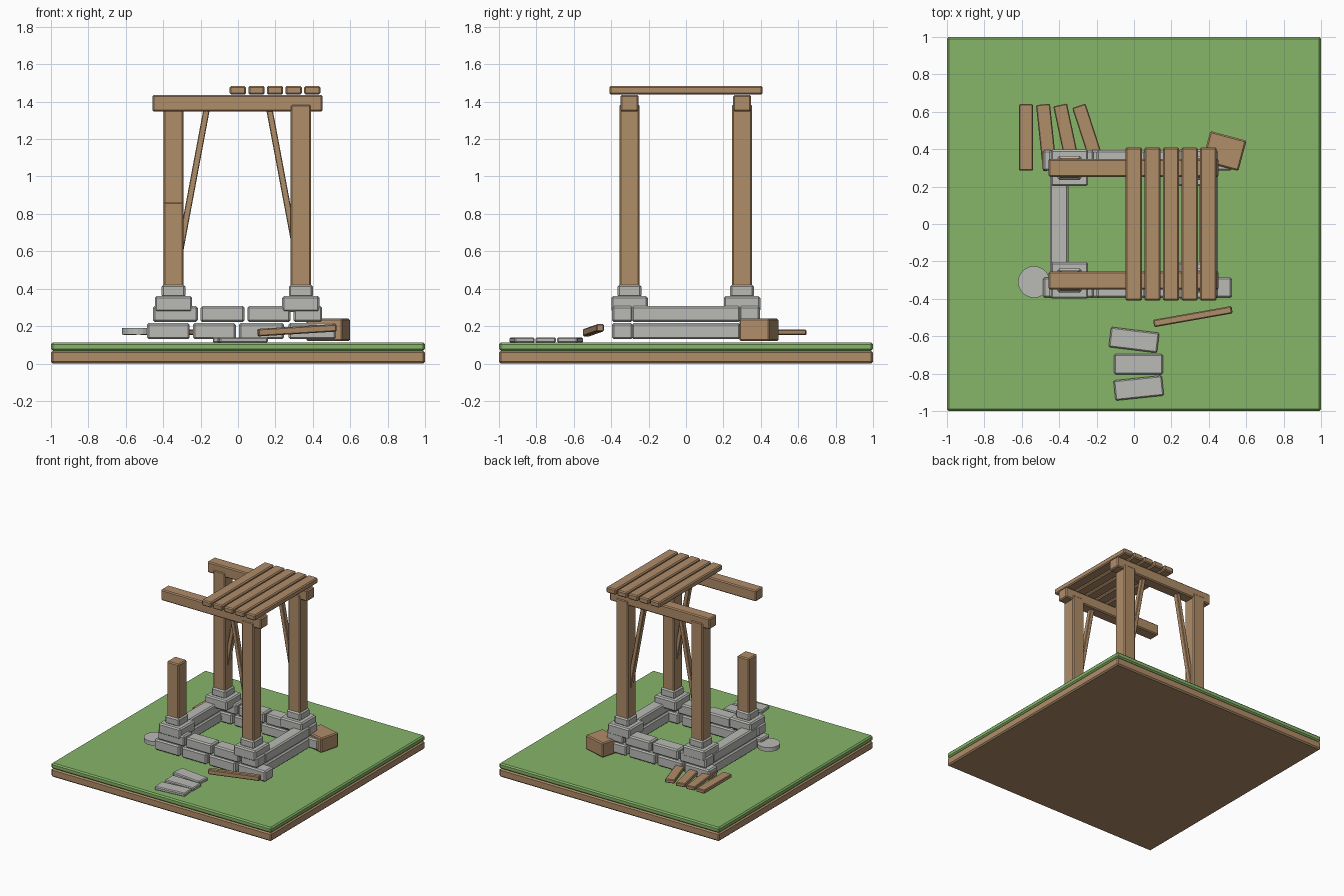
import bpy
import math
from mathutils import Vector

if "Cube" in bpy.data.objects:
    bpy.data.objects.remove(bpy.data.objects["Cube"])


def material(name, rgb):
    m = bpy.data.materials.new(name)
    m.diffuse_color = (*rgb, 1)
    m.use_nodes = True
    m.node_tree.nodes["Principled BSDF"].inputs["Base Color"].default_value = m.diffuse_color
    return m


WOOD = material("wood", (0.434, 0.266, 0.141))
STONE = material("stone", (0.491, 0.491, 0.468))
GRASS = material("grass", (0.238, 0.462, 0.138))


def box(name, center, size, mat, rot=(0, 0, 0), bevel=0.008):
    """Chamfered block; rot in degrees."""
    bpy.ops.mesh.primitive_cube_add(size=1, location=center,
                                    rotation=[math.radians(a) for a in rot])
    ob = bpy.context.object
    ob.name = name
    ob.scale = size
    bpy.ops.object.transform_apply(location=False, rotation=False, scale=True)
    ob.data.materials.append(mat)
    if bevel:
        mod = ob.modifiers.new("chamfer", 'BEVEL')
        mod.width = bevel
        mod.segments = 1
    return ob


def span(name, lo, hi, mat, bevel=0.008):
    """Block given by its two opposite corners."""
    lo, hi = Vector(lo), Vector(hi)
    return box(name, (lo + hi) / 2, hi - lo, mat, bevel=bevel)


# Ground slab
span("earth_slab", (-1, -1, 0), (1, 1, 0.068), WOOD, 0.01)
span("grass_slab", (-1, -1, 0.068), (1, 1, 0.113), GRASS, 0.01)

# Front and back stone walls, two staggered courses
LOW, HIGH = (0.13, 0.217), (0.222, 0.307)
lower = [(-0.487, -0.258), (-0.24, -0.012), (0.006, 0.245), (0.27, 0.524)]
upper = [(-0.455, -0.215), (-0.2, 0.035), (0.05, 0.28), (0.297, 0.45)]
for side, s in (("front", -1), ("back", 1)):
    for course, (z0, z1) in ((lower, LOW), (upper, HIGH)):
        for x0, x1 in course:
            y0, y1 = sorted((s * 0.285, s * 0.395))
            span(side + "_wall_stone", (x0, y0, z0), (x1, y1, z1), STONE, 0.01)

# Side walls, one long stone per course
for side, x0, x1 in (("left", -0.45, -0.35), ("right", 0.35, 0.45)):
    for z0, z1 in (LOW, HIGH):
        span(side + "_wall_stone", (x0, -0.29, z0), (x1, 0.29, z1), STONE, 0.01)

# Corner footings and posts; the front left post is broken short
for px in (-0.345, 0.336):
    for py in (-0.302, 0.3):
        box("footing", (px, py, 0.318), (0.2, 0.195, 0.085), STONE, bevel=0.01)
        box("footing_cap", (px, py, 0.388), (0.128, 0.128, 0.066), STONE, bevel=0.01)
        top = 0.864 if px < 0 and py < 0 else 1.385
        span("post", (px - 0.054, py - 0.054, 0.41), (px + 0.054, py + 0.054, top), WOOD)

# Roof beams
for py in (-0.302, 0.3):
    span("roof_beam", (-0.457, py - 0.048, 1.347), (0.452, py + 0.048, 1.436), WOOD)

# Diagonal braces for the three whole posts
for sx, py in ((-1, 0.3), (1, 0.3), (1, -0.302)):
    a, b = Vector((sx * 0.308, py, 0.61)), Vector((sx * 0.164, py, 1.38))
    d = b - a
    box("brace", (a + b) / 2, (0.034, 0.04, d.length), WOOD,
        (0, math.degrees(math.atan2(d.x, d.z)), 0), 0.004)

# Remaining roof planks
for i in range(5):
    box("roof_plank", (-0.001 + i * 0.0995, 0, 1.461), (0.087, 0.82, 0.046), WOOD)

# Planks fanned out behind the left corner
for i, x in enumerate((-0.578, -0.468, -0.358, -0.24)):
    box("fallen_plank", (x, 0.463, 0.167), (0.075, 0.355, 0.03), WOOD,
        (0, 0, 6 * i), 0.005)

# Loose plank and wooden crate block
box("loose_plank", (0.315, -0.495, 0.178), (0.425, 0.04, 0.04), WOOD, (0, -3.5, 10), 0.006)
box("wood_block", (0.483, 0.39, 0.18), (0.2, 0.168, 0.12), WOOD, (0, 0, -15))

# Flat paving stones
for x, y, r in ((0, -0.62, -7), (0.024, -0.75, 0), (0.025, -0.877, 6)):
    box("paving_stone", (x, y, 0.125), (0.26, 0.108, 0.03), STONE, (0, 0, r), 0.007)

# Round stone beside the front left corner
bpy.ops.mesh.primitive_cylinder_add(vertices=20, radius=0.085, depth=0.034,
                                    location=(-0.535, -0.31, 0.172))
disc = bpy.context.object
disc.name = "round_stone"
disc.data.materials.append(STONE)
